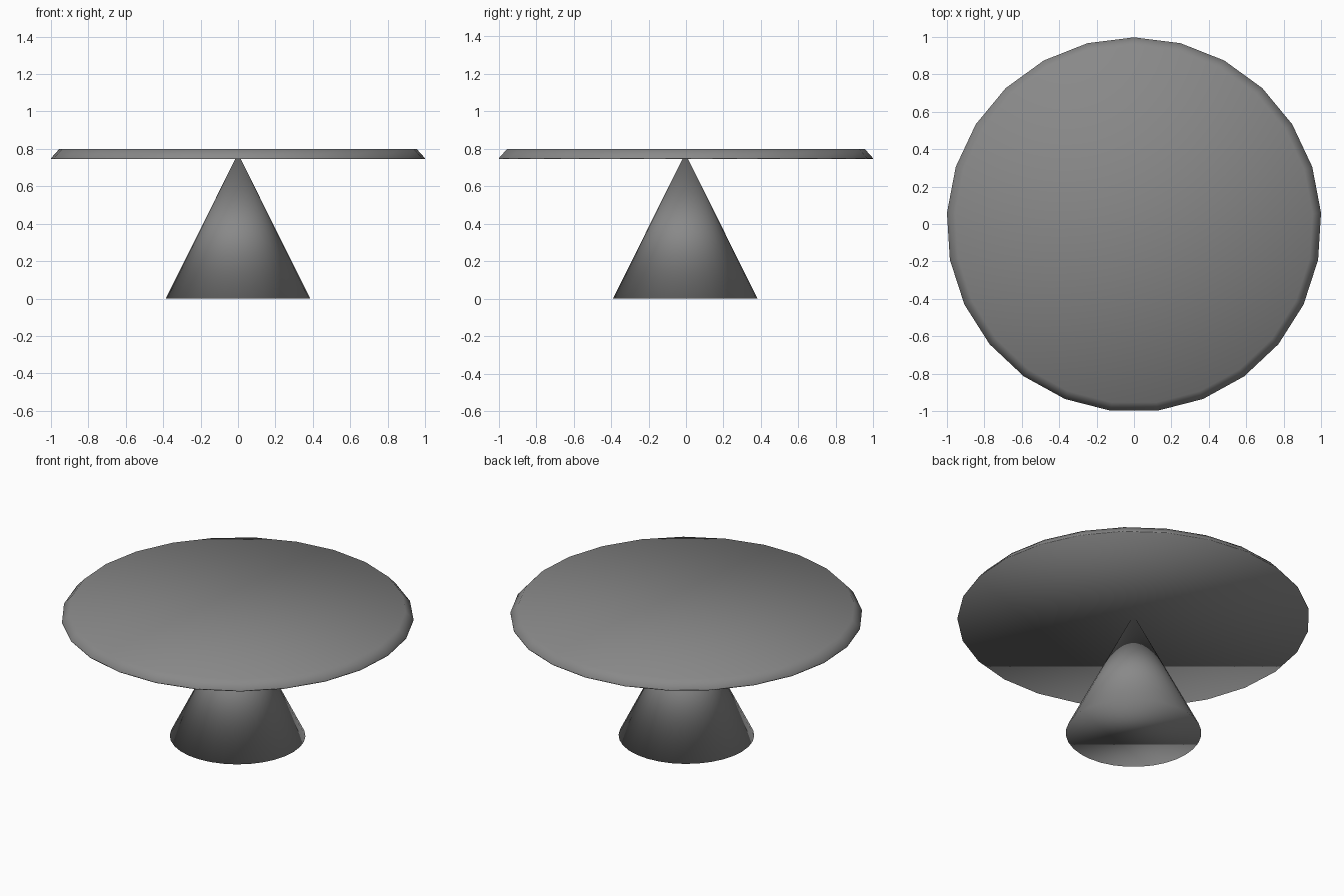
import bpy
import bmesh
import math

if "Cube" in bpy.data.objects:
    bpy.data.objects.remove(bpy.data.objects["Cube"])

grey = bpy.data.materials.new("dark_grey")
grey.diffuse_color = (0.25, 0.25, 0.25, 1)
grey.use_nodes = True
grey.node_tree.nodes["Principled BSDF"].inputs["Base Color"].default_value = grey.diffuse_color


def turned(name, sides, profile, y=-0.004):
    """Smooth capped solid from (radius, height) rings, a corner facing +y."""
    bm = bmesh.new()
    rings = []
    for r, z in profile:
        angles = [2 * math.pi * i / sides for i in range(sides)]
        if r == 0:
            rings.append([bm.verts.new((0, y, z))] * sides)
        else:
            rings.append([bm.verts.new((-r * math.sin(a), y + r * math.cos(a), z))
                          for a in angles])
    for low, high in zip(rings, rings[1:]):
        for i in range(sides):
            j = (i + 1) % sides
            loop = [low[i], low[j], high[j], high[i]]
            bm.faces.new(list(dict.fromkeys(loop)))
    bm.faces.new(rings[0][::-1])
    if profile[-1][0] > 0:
        bm.faces.new(rings[-1])
    for f in bm.faces:
        f.smooth = True
    mesh = bpy.data.meshes.new(name)
    bm.to_mesh(mesh)
    bm.free()
    mesh.materials.append(grey)
    obj = bpy.data.objects.new(name, mesh)
    bpy.context.collection.objects.link(obj)
    return obj


# Round top: 25-sided disc with a thin lip and a bevelled rim
turned("table_top", 25, [(1.002, 0.745), (1.002, 0.75), (0.957, 0.80)])

# Conical foot, its tip buried in the disc
turned("cone_base", 32, [(0.386, 0.0), (0, 0.775)])
